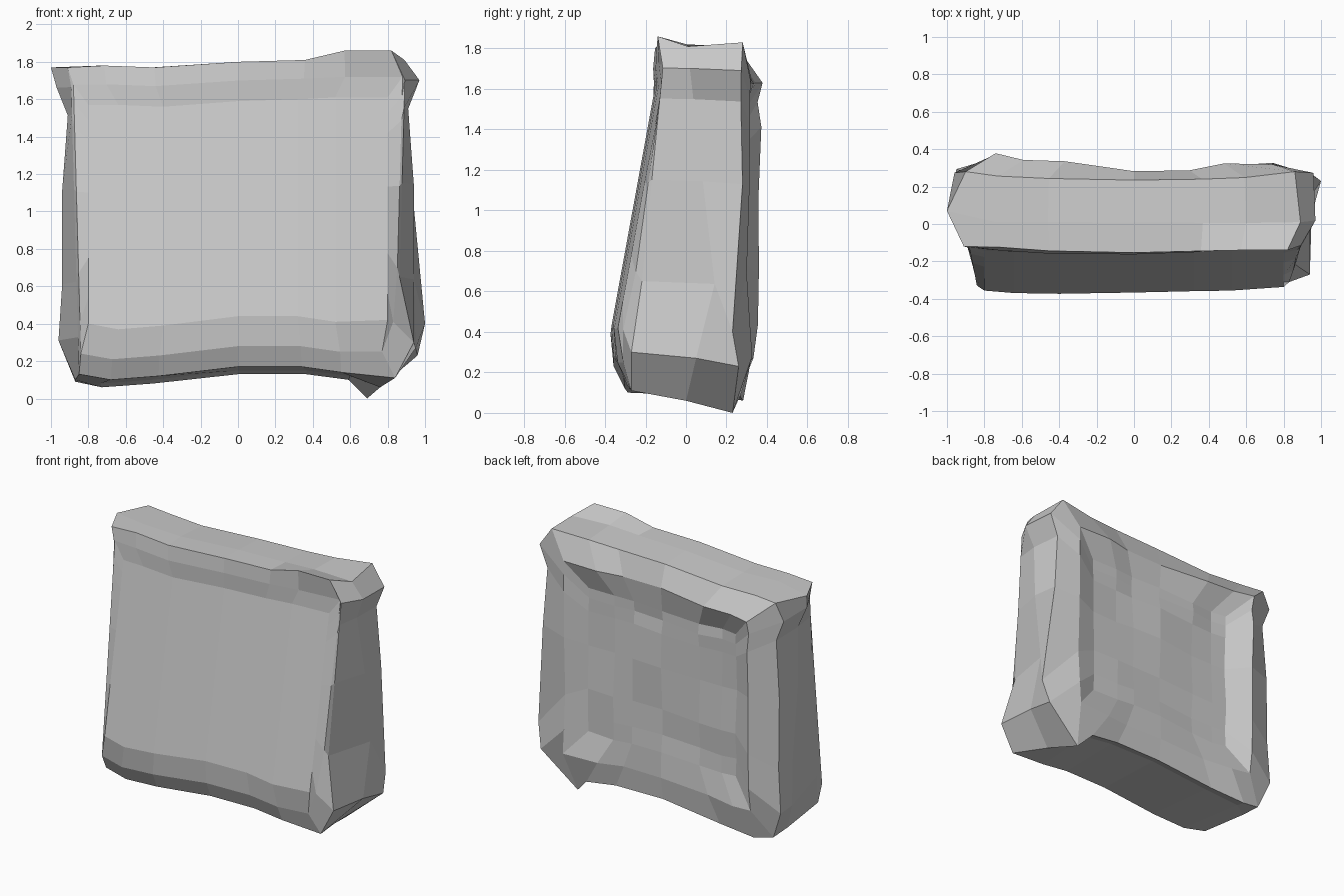
import bpy, bmesh, random

random.seed(4)
cube = bpy.data.objects.get("Cube")
if cube:
    bpy.data.objects.remove(cube, do_unlink=True)

stone = bpy.data.materials.new("pale grey stone")
stone.use_nodes = True
grey = (0.6, 0.6, 0.6, 1)
stone.diffuse_color = grey
stone.node_tree.nodes["Principled BSDF"].inputs["Base Color"].default_value = grey

# Spacing of the points along each edge, and the waviness shared by all outlines
columns = [-1, -0.8, -0.5, 0, 0.4, 0.65, 1]
rows = [0.12, 0.3, 0.6, 0.84, 0.93]
top_wave = [0, 0, -0.01, 0.02, 0.03, 0.04, 0.04]
bottom_wave = [-0.02, -0.05, -0.03, 0.02, 0.02, -0.01, 0]
side_wave = [0.04, 0.02, 0.02, -0.01, 0.05]

# Places of the corner points in an outline
LOWER_RIGHT = 0
LOWER_LEFT = len(columns) - 1
UPPER_LEFT = len(columns) + len(rows)
UPPER_RIGHT = UPPER_LEFT + len(columns) - 1
bm = bmesh.new()


def lerp(start, end, amount):
    return start + (end - start) * amount


def outline(half_width, bottom, top, y_low, y_high,
            wave=1, side=0, flare=0, bow=0, skew=0, jitter=0):
    """Add one closed, wavy rectangle of points, anticlockwise from the lower right corner."""
    lower = [(half_width * column, bottom + dip * wave)
             for column, dip in zip(columns, bottom_wave)]
    upper = [((half_width + flare) * column, top + rise * wave)
             for column, rise in zip(columns, top_wave)]

    def upright(direction, foot, head):
        return [(direction * (half_width + flare * row + bulge * side), lerp(foot, head, row))
                for row, bulge in zip(rows, side_wave)]

    left = upright(1, lower[-1][1], upper[-1][1])
    right = upright(-1, lower[0][1], upper[0][1])
    points = []
    for x, z in lower + left + upper[::-1] + right[::-1]:
        y = lerp(y_low, y_high, (z - bottom) / (top - bottom))
        y += bow * x * x + skew * x + random.uniform(-jitter, jitter)
        points.append(bm.verts.new((x, y, z)))
    return points


def pull(ring, place, x, y, z):
    """Drag one worn corner point to a new position."""
    ring[place].co = (x, y, z)


def close(ring, jitter):
    """Fill an outline with a slightly uneven grid of faces."""
    lower = ring[:LOWER_LEFT + 1]
    upper = ring[UPPER_LEFT:UPPER_RIGHT + 1][::-1]
    left = ring[LOWER_LEFT + 1:UPPER_LEFT]
    right = ring[UPPER_RIGHT + 1:][::-1]
    levels = [lower]
    for row, start, end in zip(rows, right, left):
        level = [start]
        for foot, head in zip(lower[1:-1], upper[1:-1]):
            spot = foot.co.lerp(head.co, row)
            spot.y += random.uniform(-jitter, jitter)
            level.append(bm.verts.new(spot))
        levels.append(level + [end])
    levels.append(upper)
    for below, above in zip(levels, levels[1:]):
        for i in range(LOWER_LEFT):
            bm.faces.new((below[i], below[i + 1], above[i + 1], above[i]))


# Outlines from the front panel to the sunken back
front_panel = outline(0.8, 0.42, 1.57, -0.37, -0.16, bow=0.04, skew=0.01)
front_bevel = outline(0.84, 0.26, 1.68, -0.36, -0.165, flare=0.04, bow=0.06, skew=0.01)
front_rim = outline(0.85, 0.15, 1.78, -0.31, -0.155, flare=0.045, bow=0.06)
border_middle = outline(0.92, 0.13, 1.78, 0.2, 0.01, side=1)
back_rim = outline(0.91, 0.11, 1.77, 0.26, 0.235, side=1, bow=0.04)
back_ridge = outline(0.74, 0.28, 1.63, 0.285, 0.3, wave=0.4, bow=0.08, skew=-0.02, jitter=0.02)
back_hollow = outline(0.58, 0.46, 1.46, 0.27, 0.26, wave=0.4, jitter=0.01)

# Worn lower left corner and the foot beside it
pull(front_bevel, LOWER_LEFT, 0.77, -0.31, 0.25)
pull(front_bevel, LOWER_LEFT + 1, 0.83, -0.31, 0.41)
pull(front_rim, LOWER_LEFT, 0.84, -0.27, 0.11)
pull(front_rim, LOWER_LEFT + 1, 0.94, -0.27, 0.3)
pull(border_middle, LOWER_LEFT, 0.76, 0, 0.06)
pull(border_middle, LOWER_LEFT + 1, 0.95, 0.05, 0.27)
pull(back_rim, LOWER_LEFT, 0.69, 0.23, 0)
pull(back_rim, LOWER_LEFT + 1, 0.96, 0.26, 0.23)
pull(back_rim, LOWER_LEFT + 2, 1, 0.23, 0.4)

# Narrower lower right corner
pull(border_middle, LOWER_RIGHT, -0.87, 0.1, 0.1)
pull(back_rim, LOWER_RIGHT, -0.87, 0.26, 0.09)

# Worn upper left corner
pull(front_rim, UPPER_LEFT, 0.82, -0.14, 1.86)
pull(front_rim, UPPER_LEFT + 1, 0.57, -0.14, 1.86)
pull(border_middle, UPPER_LEFT, 0.89, 0.01, 1.81)
pull(back_rim, UPPER_LEFT, 0.86, 0.28, 1.83)

# Horned upper right corner
pull(front_rim, UPPER_RIGHT, -0.91, -0.12, 1.77)
pull(border_middle, UPPER_RIGHT, -1, 0.07, 1.77)
pull(back_rim, UPPER_RIGHT, -0.9, 0.28, 1.77)

# Faces between neighbouring outlines, then the front and the back
rings = [front_panel, front_bevel, front_rim, border_middle,
         back_rim, back_ridge, back_hollow]
for ring, behind in zip(rings, rings[1:]):
    for place in range(len(ring)):
        bm.faces.new((ring[place - 1], ring[place], behind[place], behind[place - 1]))
close(front_panel, jitter=0)
close(back_hollow, jitter=0.012)
bmesh.ops.recalc_face_normals(bm, faces=bm.faces)

mesh = bpy.data.meshes.new("stone_slab")
bm.to_mesh(mesh)
bm.free()
mesh.materials.append(stone)
slab = bpy.data.objects.new("stone_slab", mesh)
bpy.context.collection.objects.link(slab)
